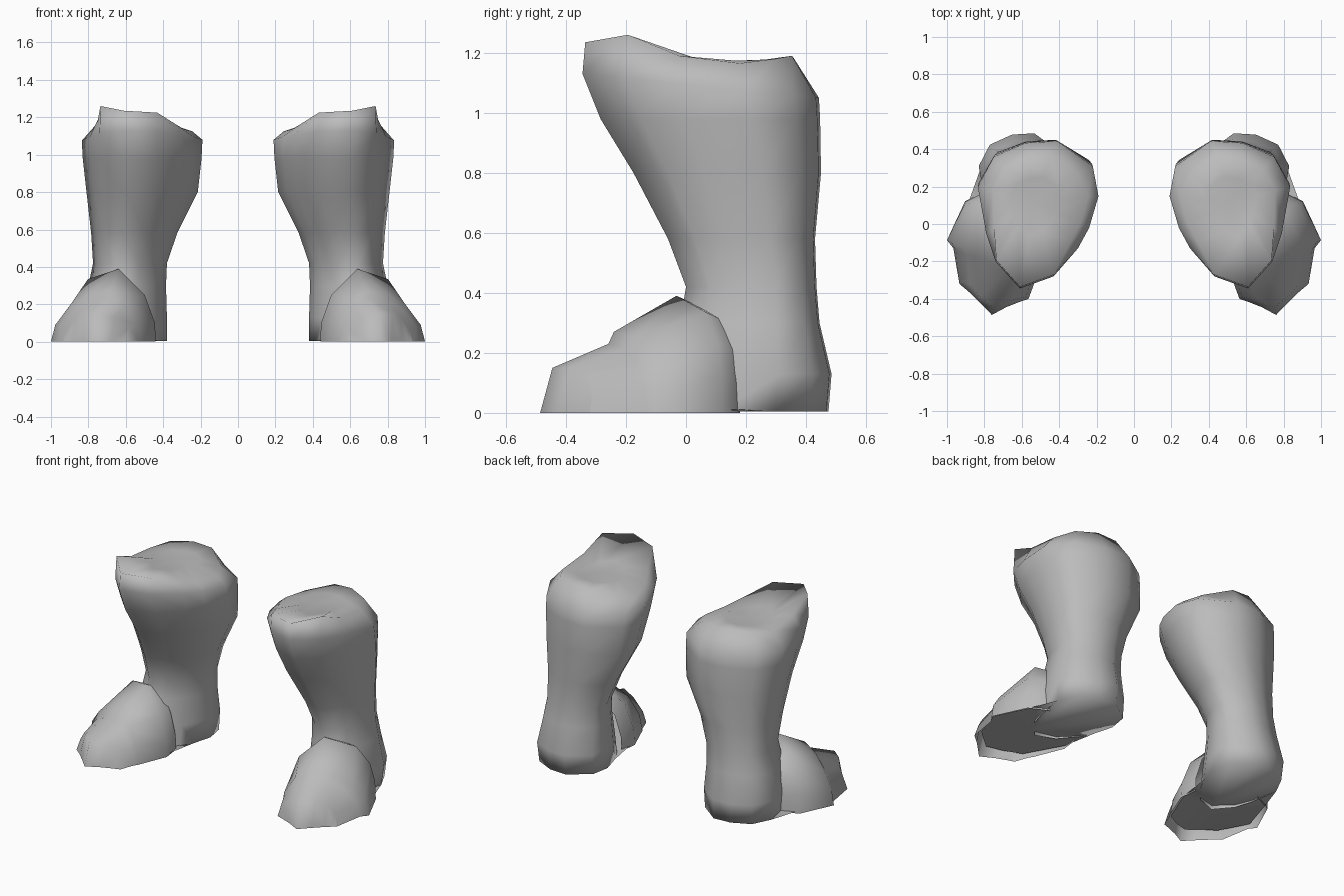
import bpy, bmesh, math

if "Cube" in bpy.data.objects:
    bpy.data.objects.remove(bpy.data.objects["Cube"])

grey = bpy.data.materials.new("boot_grey")
grey.diffuse_color = (0.5, 0.5, 0.5, 1)
grey.use_nodes = True
grey.node_tree.nodes["Principled BSDF"].inputs["Base Color"].default_value = grey.diffuse_color


def finish(name, bm, angle):
    """Turn a bmesh into a smooth object mirrored to the other foot."""
    bmesh.ops.recalc_face_normals(bm, faces=bm.faces)
    me = bpy.data.meshes.new(name)
    bm.to_mesh(me)
    bm.free()
    me.materials.append(grey)
    ob = bpy.data.objects.new(name, me)
    bpy.context.collection.objects.link(ob)
    ob.modifiers.new("pair", 'MIRROR').use_mirror_merge = False
    bpy.ops.object.select_all(action='DESELECT')
    ob.select_set(True)
    bpy.context.view_layer.objects.active = ob
    bpy.ops.object.shade_smooth_by_angle(angle=math.radians(angle))
    return ob


def loft(bm, rings, closed):
    """Skin neighbouring rings of points with quads."""
    loops = [[bm.verts.new(p) for p in r] for r in rings]
    for a, b in zip(loops, loops[1:]):
        n = len(a)
        for i in range(n if closed else n - 1):
            j = (i + 1) % n
            bm.faces.new((a[i], a[j], b[j], b[i]))
    return loops


def foot(s, t, z):
    """Point on the splayed foot axis, from (along, across, up)."""
    return (.624 + .40 * s + .916 * t, -.916 * s + .40 * t, z)


# Egg-shaped calf section, starting at the front tip
SECTION = [(.61, -.345), (.74, -.20), (.79, -.05), (.835, .20), (.75, .36), (.58, .435),
           (.41, .445), (.22, .31), (.19, .15), (.24, -.02), (.30, -.13), (.43, -.28)]


def section(z, x0, x1, y0, y1, tilt=0):
    """Fit the calf section into the given bounds."""
    ring = []
    for x, y in SECTION:
        u, v = (x - .19) / .645, (y + .345) / .79
        ring.append((x0 + u * (x1 - x0), y0 + v * (y1 - y0), z + tilt * (1 - v)))
    return ring


# Leg: heel, ankle, calf, raised front rim, closed top
rings = [section(*r) for r in (
    (.005, .38, .82, -.10, .475),
    (.13, .38, .83, -.08, .485),
    (.30, .385, .80, -.02, .445),
    (.42, .38, .775, 0, .435),
    (.58, .325, .785, -.06, .43),
    (.80, .215, .81, -.175, .45),
    (.98, .195, .83, -.285, .447),
    (1.05, .19, .835, -.345, .443, .08))]
CX, CY = .53, .12
RIM_Z = [1.235, 1.26, 1.19, 1.165, 1.18, 1.19, 1.18, 1.14, 1.125, 1.135, 1.165, 1.225]
rim, inner = [], []
for (x, y), z in zip(SECTION, RIM_Z):
    k = .98 if z > 1.2 else .84 if y < .2 else .74
    rim.append((CX + (x - CX) * k, CY + (y - CY) * k, z))
    inner.append((CX + (x - CX) * .4, CY + (y - CY) * .4, 1.175))
bm = bmesh.new()
loops = loft(bm, rings + [rim, inner], True)
top = bm.verts.new((CX, CY, 1.175))
for i in range(12):
    bm.faces.new((loops[-1][i], loops[-1][(i + 1) % 12], top))
# Sole: the heel edge, run forward under the instep and toes
heel = loops[0][3:10]
front = [bm.verts.new(foot(*p)) for p in (
    (.01, -.195, .01), (.28, -.195, .025), (.38, -.13, .04), (.45, -.06, .05),
    (.42, .04, .05), (.39, .12, .04), (.24, .27, .025), (.01, .285, .01))]
mid = bm.verts.new(foot(.12, .02, .03))
outline = heel + front
for a, b in zip(outline, outline[1:] + outline[:1]):
    bm.faces.new((a, b, mid))
finish("boot_leg", bm, 120)

# Foot cover: shell tucked into the ankle, running out to the toes
instep = [(.02, -.21, 0), (.02, -.205, .10), (.03, -.15, .25), (.035, 0, .39),
          (.01, .19, .335), (0, .27, .23), (0, .30, .12), (0, .305, 0)]
tuck = [(s - .10, t * .72, z * .9) for s, t, z in instep]
ridge = [(.22, -.215, 0), (.22, -.20, .10), (.235, -.13, .21), (.245, -.04, .27),
         (.235, .10, .25), (.23, .21, .18), (.23, .285, .09), (.23, .31, 0)]
groove = [(.25, -.21, 0), (.25, -.195, .09), (.26, -.13, .18), (.265, -.04, .23),
          (.26, .08, .215), (.26, .18, .155), (.26, .245, .08), (.255, .262, 0)]
toe_top = [(.34, -.215, 0), (.34, -.195, .07), (.39, -.13, .13), (.46, -.06, .15),
           (.435, .03, .15), (.40, .10, .125), (.40, .14, .07), (.417, .156, 0)]
toe_edge = [(.345, -.213, 0), (.37, -.185, 0), (.43, -.125, 0), (.50, -.07, 0),
            (.467, .01, 0), (.44, .08, 0), (.425, .13, 0), (.418, .154, 0)]
bm = bmesh.new()
loft(bm, [[foot(*p) for p in r]
          for r in (tuck, instep, ridge, groove, toe_top, toe_edge)], False)
finish("foot_cover", bm, 75)
